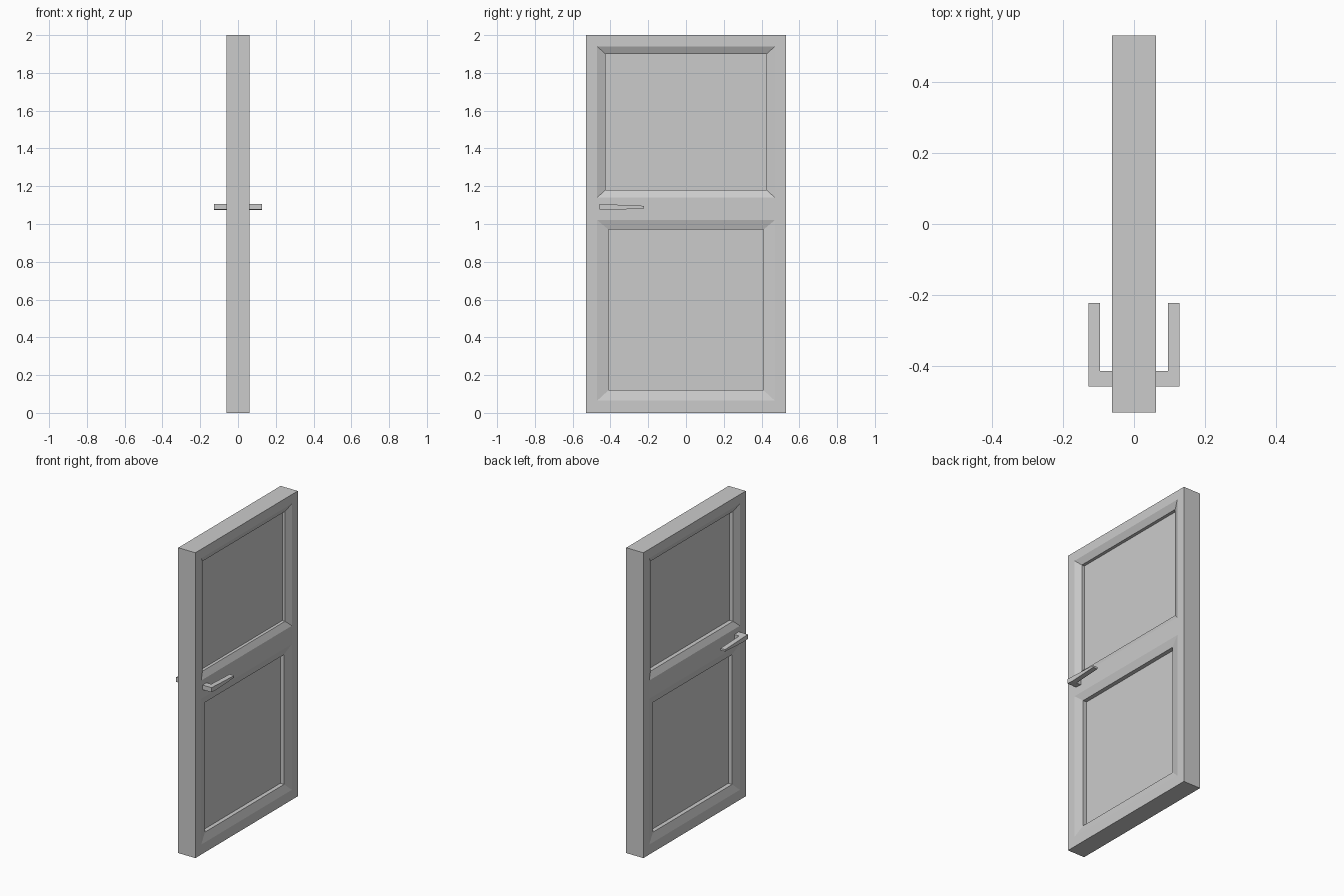
import bpy
import bmesh

cube = bpy.data.objects.get("Cube")
if cube:
    bpy.data.objects.remove(cube, do_unlink=True)

# Single flat colour
grey = bpy.data.materials.new("light_grey")
grey.use_nodes = True
colour = (0.6, 0.6, 0.6, 1)
grey.diffuse_color = colour
grey.node_tree.nodes["Principled BSDF"].inputs["Base Color"].default_value = colour

HALF = 0.062                              # half thickness of the door
Y_CUTS = [-0.53, -0.47, 0.47, 0.53]       # stiles
Z_CUTS = [0, 0.065, 1.02, 1.14, 1.94, 2]  # rails
# Panel row: inner opening (y0, y1, z0, z1), moulding depth, panel depth on +x and -x
PANELS = {
    1: ((-0.41, 0.41, 0.12, 0.97), 0.015, 0.042, 0.042),
    3: ((-0.427, 0.427, 1.18, 1.90), 0.02, 0.04, 0.047),
}


def make_object(name, bm):
    bmesh.ops.remove_doubles(bm, verts=bm.verts[:], dist=0.0001)
    bmesh.ops.recalc_face_normals(bm, faces=bm.faces[:])
    mesh = bpy.data.meshes.new(name)
    bm.to_mesh(mesh)
    bm.free()
    mesh.materials.append(grey)
    obj = bpy.data.objects.new(name, mesh)
    bpy.context.collection.objects.link(obj)
    return obj


def rect(x, y0, y1, z0, z1):
    return [(x, y0, z0), (x, y1, z0), (x, y1, z1), (x, y0, z1)]


def add_face(bm, points):
    bm.faces.new([bm.verts.new(p) for p in points])


def bridge(bm, a, b):
    for i in range(len(a)):
        j = (i + 1) % len(a)
        add_face(bm, [a[i], a[j], b[j], b[i]])


# Door leaf: stiles, rails, sloped mouldings and recessed panels on both sides
bm = bmesh.new()
for side in (1, -1):
    x = side * HALF
    for row, (z0, z1) in enumerate(zip(Z_CUTS, Z_CUTS[1:])):
        for col, (y0, y1) in enumerate(zip(Y_CUTS, Y_CUTS[1:])):
            outer = rect(x, y0, y1, z0, z1)
            if col == 1 and row in PANELS:
                opening, slope, front_depth, back_depth = PANELS[row]
                depth = front_depth if side > 0 else back_depth
                lip = rect(x - side * slope, *opening)
                panel = rect(x - side * depth, *opening)
                bridge(bm, outer, lip)
                bridge(bm, lip, panel)
                add_face(bm, panel)
            else:
                add_face(bm, outer)

# Outer edges of the leaf
for z in (Z_CUTS[0], Z_CUTS[-1]):
    for y0, y1 in zip(Y_CUTS, Y_CUTS[1:]):
        add_face(bm, [(-HALF, y0, z), (HALF, y0, z), (HALF, y1, z), (-HALF, y1, z)])
for y in (Y_CUTS[0], Y_CUTS[-1]):
    for z0, z1 in zip(Z_CUTS, Z_CUTS[1:]):
        add_face(bm, [(-HALF, y, z0), (HALF, y, z0), (HALF, y, z1), (-HALF, y, z1)])
make_object("door_leaf", bm)


# Lever handles: an L-shaped plan with a grip that thins toward its tip
def lever(name, side):
    # x, y, lower z, upper z around the plan
    plan = [
        (HALF, -0.457, 1.076, 1.106),
        (0.128, -0.457, 1.076, 1.106),
        (0.128, -0.413, 1.073, 1.104),
        (0.128, -0.222, 1.083, 1.096),
        (0.095, -0.222, 1.083, 1.096),
        (0.095, -0.413, 1.073, 1.104),
        (HALF, -0.413, 1.073, 1.104),
    ]
    low = [(side * x, y, a) for x, y, a, b in plan]
    high = [(side * x, y, b) for x, y, a, b in plan]
    bm = bmesh.new()
    bridge(bm, low, high)
    for ring in (low, high):
        add_face(bm, [ring[i] for i in (0, 1, 2, 5, 6)])
        add_face(bm, [ring[i] for i in (2, 3, 4, 5)])
    make_object(name, bm)


lever("left_handle", 1)
lever("right_handle", -1)
